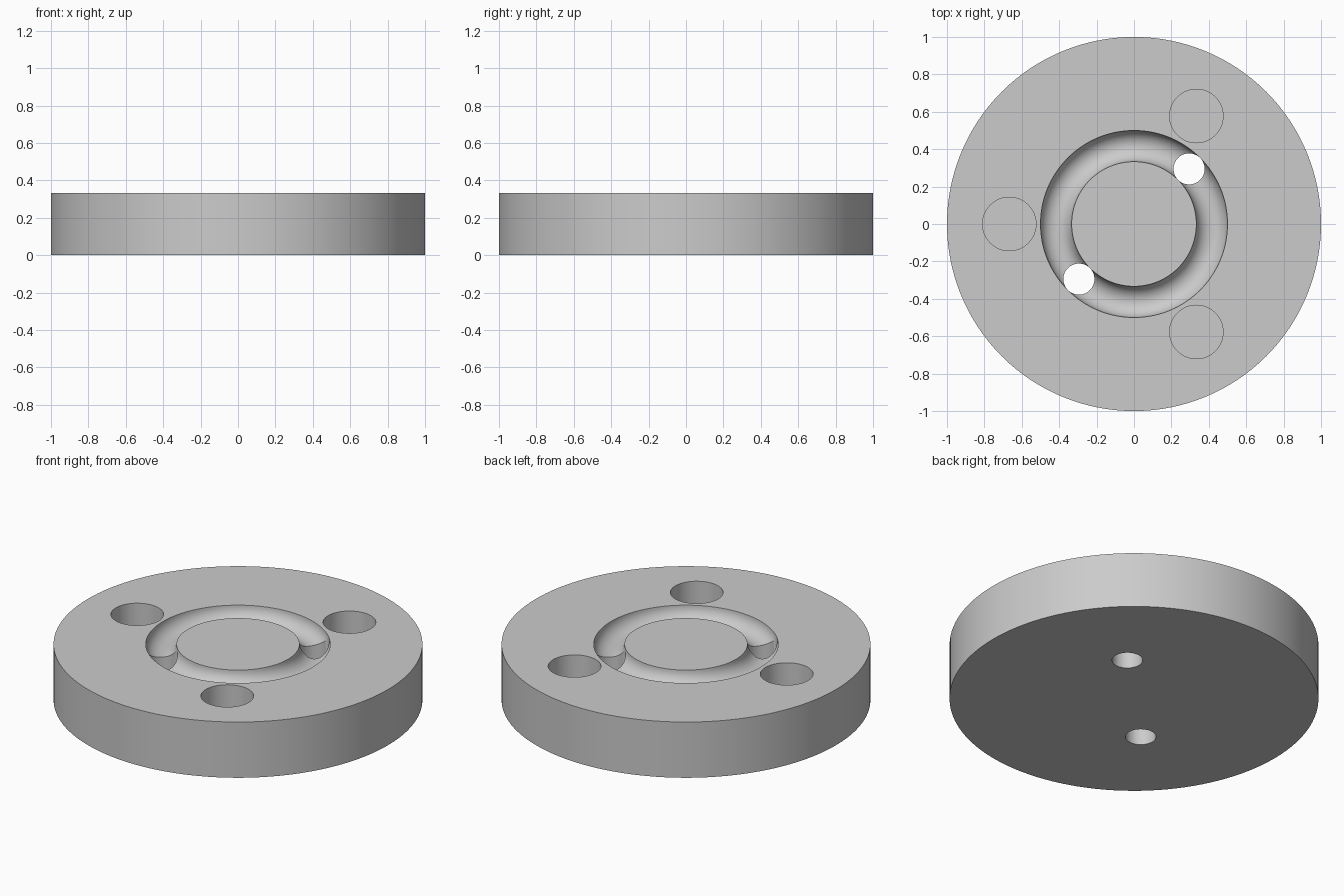
import bpy
import bmesh
from math import cos, sin, pi, radians

if "Cube" in bpy.data.objects:
    bpy.data.objects.remove(bpy.data.objects["Cube"], do_unlink=True)

HEIGHT = 1 / 3
GROOVE_CENTRE = 5 / 12
GROOVE_RADIUS = 1 / 12
SEGMENTS = 128

# Single grey material
grey = bpy.data.materials.new("light_grey")
grey.use_nodes = True
colour = (0.6, 0.6, 0.6, 1)
grey.diffuse_color = colour
grey.node_tree.nodes["Principled BSDF"].inputs["Base Color"].default_value = colour


def lathe(name, profile, segments):
    """Revolve an (r, z) profile around the z axis."""
    bm = bmesh.new()
    verts = [bm.verts.new((r, 0, z)) for r, z in profile]
    edges = [bm.edges.new(pair) for pair in zip(verts, verts[1:])]
    bmesh.ops.spin(bm, geom=verts + edges, cent=(0, 0, 0), axis=(0, 0, 1),
                   angle=2 * pi, steps=segments, use_merge=True)
    bmesh.ops.remove_doubles(bm, verts=bm.verts, dist=1e-5)
    bmesh.ops.recalc_face_normals(bm, faces=bm.faces)
    mesh = bpy.data.meshes.new(name)
    bm.to_mesh(mesh)
    bm.free()
    obj = bpy.data.objects.new(name, mesh)
    bpy.context.collection.objects.link(obj)
    return obj


def drill(target, radius, distance, angle, bottom):
    """Cut a vertical round hole, placed by polar position, down to bottom."""
    top = HEIGHT + 0.1
    bpy.ops.mesh.primitive_cylinder_add(
        vertices=64, radius=radius, depth=top - bottom,
        location=(distance * cos(angle), distance * sin(angle), (top + bottom) / 2))
    cutter = bpy.context.object
    cutter.name = "hole_cutter"
    cutter.hide_render = True
    mod = target.modifiers.new("hole", 'BOOLEAN')
    mod.operation = 'DIFFERENCE'
    mod.solver = 'EXACT'
    mod.object = cutter
    bpy.context.view_layer.objects.active = target
    bpy.ops.object.modifier_apply(modifier=mod.name)
    bpy.data.objects.remove(cutter, do_unlink=True)


# Disc with a half-round ring groove in its top
groove = [(GROOVE_CENTRE + GROOVE_RADIUS * cos(pi * i / 20),
           HEIGHT - GROOVE_RADIUS * sin(pi * i / 20)) for i in range(21)]
disc = lathe("grooved_disc", [(0, 0), (1, 0), (1, HEIGHT)] + groove + [(0, HEIGHT)], SEGMENTS)
disc.data.materials.append(grey)

# Three blind sockets around the rim
for i in range(3):
    drill(disc, 0.143, 2 / 3, radians(60 + 120 * i), HEIGHT - 0.25)

# Two through holes in the groove
for angle in (45, 225):
    drill(disc, 0.083, GROOVE_CENTRE, radians(angle), -0.1)

# Smooth curved walls, crisp rims
bpy.ops.object.select_all(action='DESELECT')
disc.select_set(True)
bpy.context.view_layer.objects.active = disc
bpy.ops.object.shade_smooth_by_angle(angle=radians(30))
